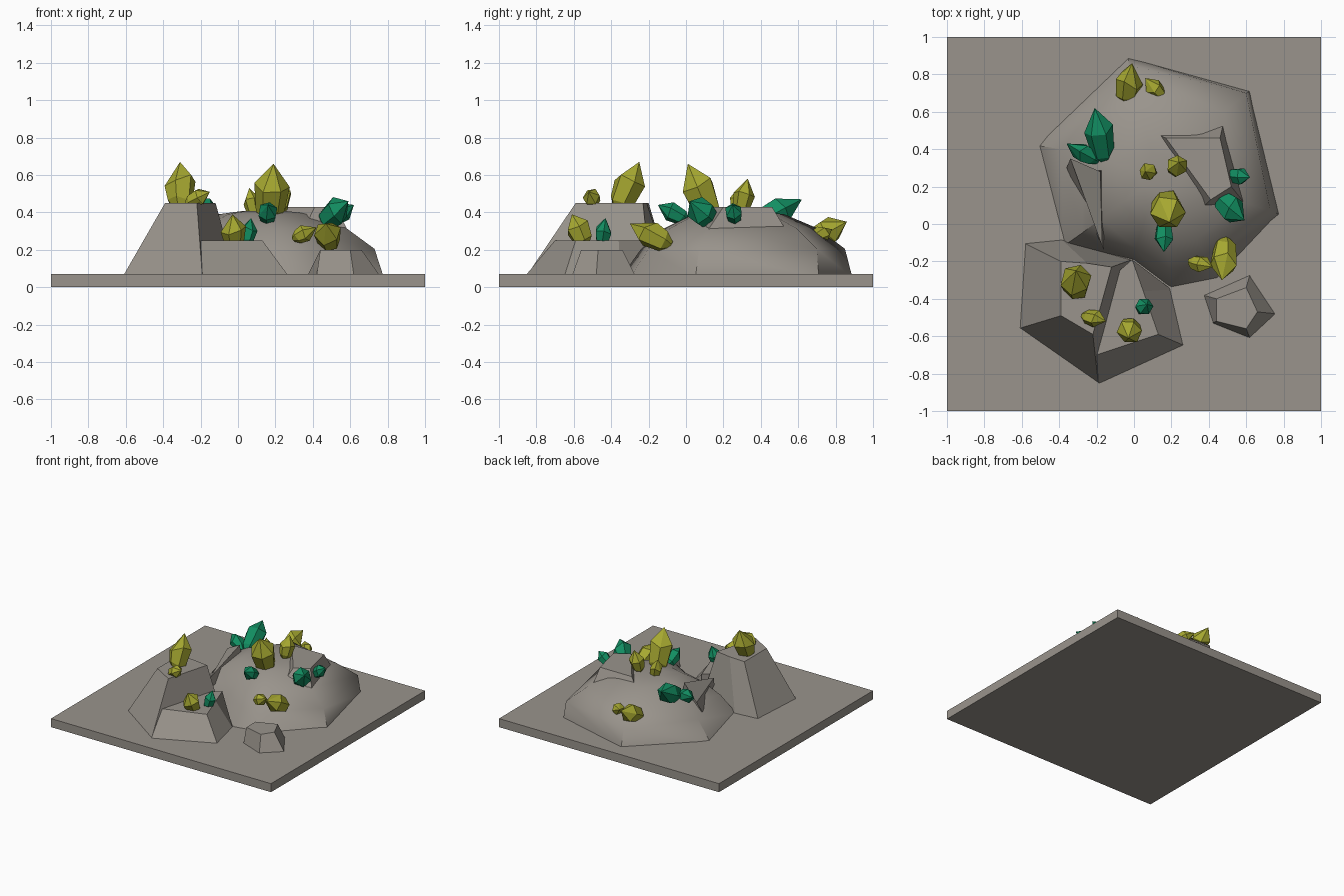
import bpy, bmesh, math, random
from mathutils import Vector

random.seed(4)
cube = bpy.data.objects.get("Cube")
if cube:
    bpy.data.objects.remove(cube)


def material(name, rgb):
    m = bpy.data.materials.new(name)
    m.use_nodes = True
    m.diffuse_color = (*rgb, 1)
    bsdf = next(n for n in m.node_tree.nodes if n.type == 'BSDF_PRINCIPLED')
    bsdf.inputs["Base Color"].default_value = (*rgb, 1)
    return m


stone = material("stone grey", (0.32, 0.295, 0.262))
yellow = material("crystal yellow", (0.38, 0.39, 0.03))
green = material("crystal green", (0.006, 0.27, 0.12))


def loft(name, rings, mat, smooth=None):
    """Skin rings of points that have equal counts, and cap both ends."""
    bm = bmesh.new()
    rows = [[bm.verts.new(p) for p in ring] for ring in rings]
    n = len(rows[0])
    for a, b in zip(rows, rows[1:]):
        for i in range(n):
            j = (i + 1) % n
            bm.faces.new((a[i], a[j], b[j], b[i]))
    for row in (rows[0], rows[-1]):
        bm.faces.new(row)
    bmesh.ops.remove_doubles(bm, verts=bm.verts, dist=0.0005)
    bmesh.ops.recalc_face_normals(bm, faces=bm.faces)
    me = bpy.data.meshes.new(name)
    bm.to_mesh(me)
    bm.free()
    me.materials.append(mat)
    ob = bpy.data.objects.new(name, me)
    bpy.context.collection.objects.link(ob)
    if smooth:
        bpy.ops.object.select_all(action='DESELECT')
        ob.select_set(True)
        bpy.context.view_layer.objects.active = ob
        bpy.ops.object.shade_smooth_by_angle(angle=math.radians(smooth))
    return ob


def level(points, z):
    return [(x, y, z) for x, y in points]


# Ground slab
square = [(-1, -1), (1, -1), (1, 1), (-1, 1)]
loft("ground_slab", [level(square, 0), level(square, 0.07)], stone)

# Large smooth mound: foot and shoulder outlines, then shrinking rings
foot = [(-.52, .42), (-.03, .89), (.62, .71), (.78, .05),
        (.45, -.3), (.2, -.35), (0, -.2), (-.38, -.12)]
shoulder = [(-.39, .4), (-.03, .85), (.6, .7), (.73, .07),
            (.4, -.2), (.19, -.24), (.01, -.13), (-.28, -.05)]
cx, cy = 0.13, 0.26


def shrink(f):
    return [(cx + (x - cx) * f, cy + (y - cy) * f) for x, y in shoulder]


loft("mound", [level(foot, 0.05), level(shoulder, 0.205), level(shrink(.75), 0.315),
               level(shrink(.45), 0.39), level(shrink(.2), 0.408)], stone, 42)

# Outcrops poking out of the mound
loft("mound_outcrop",
     [level([(.06, .51), (.48, .55), (.6, .1), (.34, .06)], 0.28),
      level([(.17, .46), (.46, .46), (.52, .2), (.41, .13)], 0.43)], stone)
loft("mound_ridge",
     [level([(-.36, .3), (-.16, .3), (-.16, -.14)], 0.22),
      [(-.34, .35, .31), (-.18, .28, .405), (-.17, -.12, .29)]], stone)

# Tall rock and the terrace in front of it
loft("tall_rock",
     [level([(-.62, -.56), (-.19, -.86), (-.01, -.19), (-.39, -.08), (-.59, -.1)], 0.05),
      level([(-.39, -.49), (-.22, -.59), (-.12, -.23), (-.25, -.21), (-.39, -.2)], 0.45)], stone)
loft("terrace_rock",
     [level([(-.19, -.86), (.27, -.65), (.2, -.35), (-.01, -.19), (-.25, -.4)], 0.06),
      level([(-.2, -.7), (.13, -.59), (.05, -.36), (-.01, -.19), (-.25, -.4)], 0.25)], stone)

# Small loose rock
loft("small_rock",
     [level([(.37, -.38), (.62, -.27), (.76, -.48), (.62, -.61), (.42, -.53)], 0.06),
      level([(.44, -.4), (.6, -.34), (.66, -.47), (.6, -.56), (.44, -.52)], 0.2)], stone, 50)


def crystal(name, base, tip, width, mat):
    """Irregular six-sided gem along the line from base to tip."""
    base, tip = Vector(base), Vector(tip)
    axis = tip - base
    base -= axis * 0.05
    axis *= 1.05
    rot = axis.to_track_quat('Z', 'Y')
    turn = random.random()
    rings = []
    for t, r, wobble in ((0, .3, 0), (.18, .8, .05), (.56, 1, .1), (1, 0, 0)):
        ring = []
        for i in range(6):
            a = turn + i * math.tau / 6
            rad = width * 0.53 * r
            h = t + random.uniform(-wobble, wobble)
            off = rot @ Vector((rad * math.cos(a), rad * math.sin(a), 0))
            ring.append(base + axis * h + off)
        rings.append(ring)
    loft(name, rings, mat)


# Crystals: base point, tip point, width
yellow_crystals = [
    ((-.31, -.36, .42), (-.31, -.25, .67), .16),
    ((-.27, -.49, .45), (-.15, -.52, .51), .09),
    ((-.02, -.54, .23), (-.03, -.61, .39), .13),
    ((.3, -.2, .26), (.42, -.23, .32), .09),
    ((.49, -.09, .23), (.47, -.3, .34), .14),
    ((.17, .13, .37), (.19, .01, .66), .18),
    ((.09, .28, .38), (.06, .28, .53), .09),
    ((.22, .29, .4), (.24, .33, .58), .11),
    ((-.04, .66, .25), (-.01, .86, .35), .14),
    ((.15, .68, .26), (.06, .78, .31), .09),
]
green_crystals = [
    ((.04, -.45, .23), (.07, -.43, .37), .09),
    ((.16, 0, .36), (.16, -.15, .44), .1),
    ((.51, .26, .36), (.62, .25, .44), .09),
    ((.46, .14, .35), (.59, .02, .46), .14),
    ((-.16, .35, .33), (-.21, .62, .47), .15),
    ((-.2, .34, .34), (-.36, .43, .39), .1),
]
for label, group, mat in (("yellow", yellow_crystals, yellow), ("green", green_crystals, green)):
    for k, (base, tip, width) in enumerate(group, 1):
        crystal(f"{label}_crystal_{k}", base, tip, width, mat)
